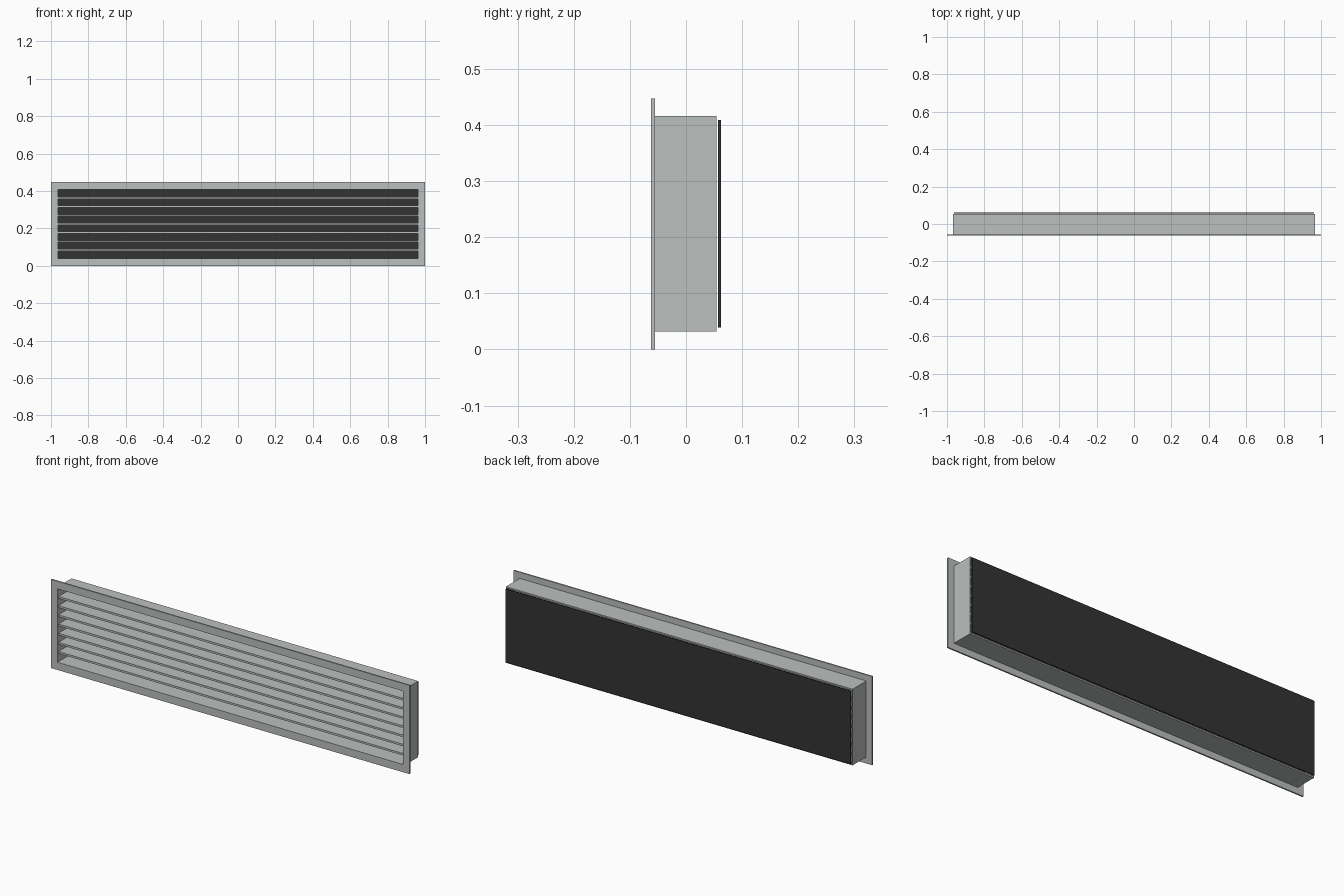
import bpy
import bmesh

if "Cube" in bpy.data.objects:
    bpy.data.objects.remove(bpy.data.objects["Cube"])


def material(name, rgb):
    m = bpy.data.materials.new(name)
    m.diffuse_color = (*rgb, 1)
    m.use_nodes = True
    m.node_tree.nodes["Principled BSDF"].inputs["Base Color"].default_value = m.diffuse_color
    return m


GREY = material("light grey metal", (0.50, 0.525, 0.52))
DARK = material("charcoal", (0.033, 0.033, 0.033))


def finish(name, bm, mat):
    bmesh.ops.recalc_face_normals(bm, faces=bm.faces)
    mesh = bpy.data.meshes.new(name)
    bm.to_mesh(mesh)
    bm.free()
    mesh.materials.append(mat)
    obj = bpy.data.objects.new(name, mesh)
    bpy.context.collection.objects.link(obj)


def box(name, hx, y0, y1, z0, z1, mat):
    bm = bmesh.new()
    bmesh.ops.create_cube(bm, size=1)
    for v in bm.verts:
        v.co = (v.co.x * 2 * hx,
                y0 if v.co.y < 0 else y1,
                z0 if v.co.z < 0 else z1)
    finish(name, bm, mat)


def ring(name, outer, inner, y0, y1, mat):
    """Rectangular tube along y; outer and inner are (half width, z0, z1)."""
    bm = bmesh.new()
    loops = []
    for (hx, z0, z1), y in ((outer, y0), (outer, y1), (inner, y1), (inner, y0)):
        loops.append([bm.verts.new((x, y, z)) for x, z in
                      ((-hx, z0), (hx, z0), (hx, z1), (-hx, z1))])
    for k in range(4):
        a, b = loops[k], loops[(k + 1) % 4]
        for i in range(4):
            j = (i + 1) % 4
            bm.faces.new((a[i], a[j], b[j], b[i]))
    finish(name, bm, mat)


HX, Z0, Z1 = 0.963, 0.039, 0.409    # clear opening
opening = (HX, Z0, Z1)

# Front flange and the duct collar behind it
ring("front_flange", (1.0, 0.0, 0.447), opening, -0.0625, -0.055, GREY)
ring("duct_collar", (0.967, 0.032, 0.416), opening, -0.055, 0.054, GREY)

# Horizontal slats
COUNT = 7
pitch = (Z1 - Z0) / (COUNT + 1)
for i in range(COUNT):
    z = Z0 + pitch * (i + 1)
    box(f"slat_{i + 1}", HX, -0.055, 0.054, z - 0.005, z + 0.005, GREY)

# Dark panel just behind the collar
box("back_panel", 0.962, 0.057, 0.0625, Z0, Z1, DARK)
